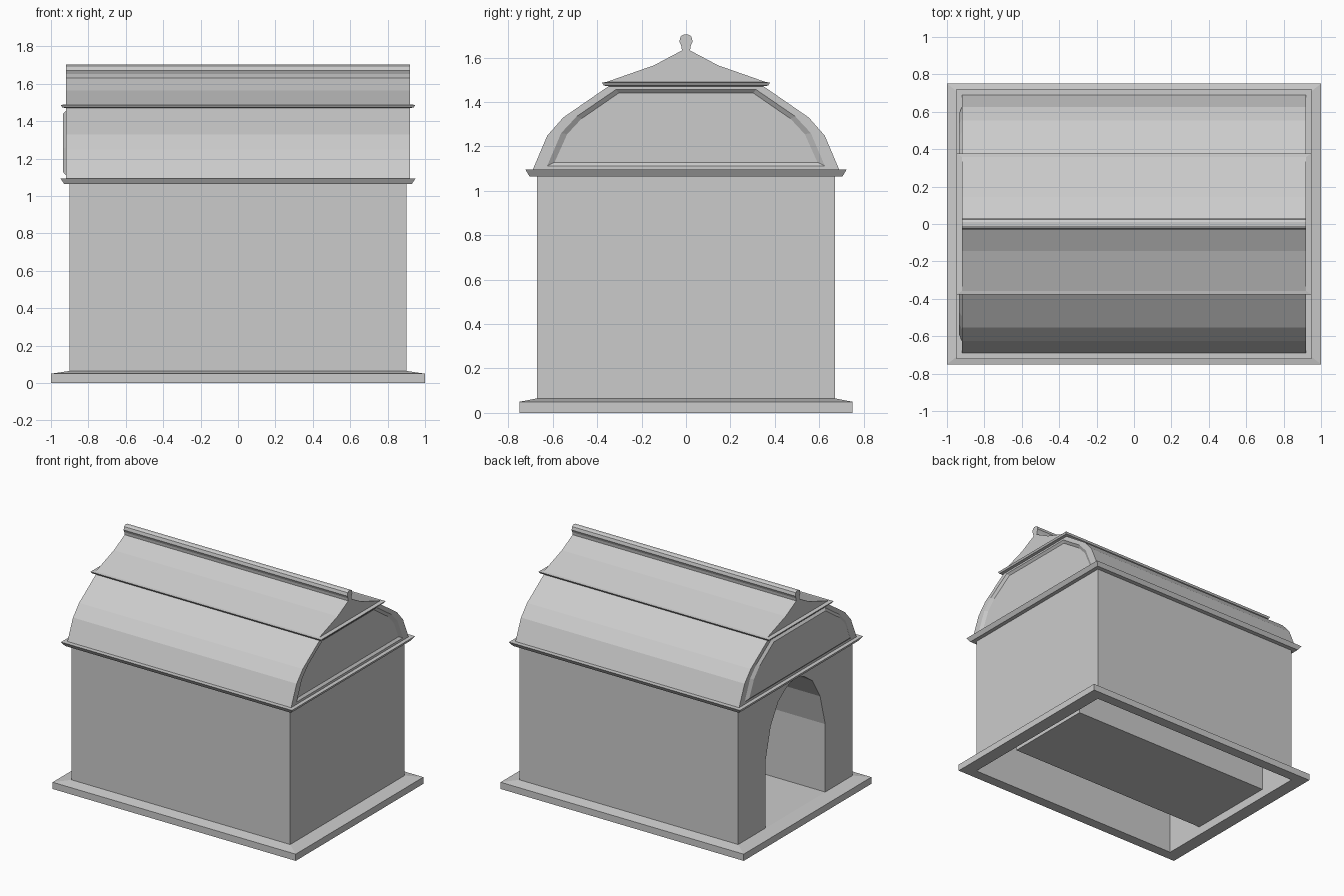
import bpy
import bmesh

cube = bpy.data.objects.get("Cube")
if cube:
    bpy.data.objects.remove(cube, do_unlink=True)

stone = bpy.data.materials.new("light grey stone")
stone.use_nodes = True
stone.diffuse_color = (0.6, 0.6, 0.6, 1)
stone.node_tree.nodes["Principled BSDF"].inputs["Base Color"].default_value = (0.6, 0.6, 0.6, 1)


def finish(name, bm, fix_normals=True):
    if fix_normals:
        bmesh.ops.recalc_face_normals(bm, faces=bm.faces)
    mesh = bpy.data.meshes.new(name)
    bm.to_mesh(mesh)
    bm.free()
    mesh.materials.append(stone)
    obj = bpy.data.objects.new(name, mesh)
    bpy.context.collection.objects.link(obj)
    return obj


def mirrored(half):
    """Complete a (y, z) outline from its +y half, listed bottom to top."""
    return half + [(-y, z) for y, z in reversed(half) if y > 0]


def ring(bm, outline, x):
    return [bm.verts.new((x, y, z)) for y, z in outline]


def bridge(bm, a, b, closed=True):
    n = len(a)
    for i in range(n if closed else n - 1):
        j = (i + 1) % n
        bm.faces.new((a[i], a[j], b[j], b[i]))


def rect_band(name, steps, closed=False):
    """Loft rectangles of (half x, half y, z) into a moulding."""
    bm = bmesh.new()
    loops = [[bm.verts.new((sx * hx, sy * hy, z))
              for sx, sy in ((-1, -1), (1, -1), (1, 1), (-1, 1))]
             for hx, hy, z in steps]
    for a, b in zip(loops, loops[1:]):
        bridge(bm, a, b)
    if closed:
        bridge(bm, loops[-1], loops[0])
    return finish(name, bm)


def prism(name, half, hx):
    """Extrude a mirrored outline along x with flat ends."""
    bm = bmesh.new()
    outline = mirrored(half)
    a, b = ring(bm, outline, -hx), ring(bm, outline, hx)
    bridge(bm, a, b)
    bm.faces.new(a)
    bm.faces.new(b)
    return finish(name, bm)


WX, WY, FLOOR, TOP = 0.9, 0.672, 0.065, 1.065
ROOF_X = 0.92

# Hollow plinth, cornice and roof ledge
rect_band("plinth", [(WX, WY, FLOOR), (WX, WY, 0), (1, 0.75, 0), (1, 0.75, 0.05)], closed=True)
rect_band("cornice", [(WX, WY, TOP), (0.93, 0.705, TOP), (0.95, 0.723, 1.095),
                      (ROOF_X, 0.69, 1.095)], closed=True)
rect_band("roof_ledge", [(ROOF_X, 0.345, 1.47), (0.94, 0.37, 1.474),
                         (0.948, 0.378, 1.487), (ROOF_X, 0.358, 1.49)], closed=True)

# Walls, with an arched doorway in the -x end
arch = mirrored([(0.35, FLOOR), (0.35, 0.57), (0.29, 0.8), (0.2, 0.95), (0.1, 1.02), (0, 1.05)])
bm = bmesh.new()
corners = [(-WX, WY), (WX, WY), (WX, -WY), (-WX, -WY)]
low = [bm.verts.new((x, y, FLOOR)) for x, y in corners]
high = [bm.verts.new((x, y, TOP)) for x, y in corners]
bridge(bm, low, high, closed=False)
doorway = ring(bm, arch, -WX)
bm.faces.new([low[0], high[0], high[3], low[3]] + doorway[::-1])
finish("walls", bm)

# Vaulted passage behind the doorway
bm = bmesh.new()
mouth, back = ring(bm, arch, -WX), ring(bm, arch, 0.8)
bridge(bm, mouth, back)
bm.faces.new(back)
passage = finish("passage", bm)
passage.data.flip_normals()

# Lower roof: curved shell, framed ends and bevelled gable panels
shell = mirrored([(0.69, 1.095), (0.625, 1.248), (0.553, 1.33), (0.35, 1.47)])
frame = mirrored([(0.625, 1.112), (0.562, 1.26), (0.492, 1.335), (0.315, 1.456)])
panel = mirrored([(0.592, 1.128), (0.535, 1.255), (0.47, 1.325), (0.303, 1.44)])
bm = bmesh.new()
ends = []
for side in (-1, 1):
    outer = ring(bm, shell, side * ROOF_X)
    inner = ring(bm, frame, side * ROOF_X)
    face = ring(bm, panel, side * ROOF_X - 0.015)
    bridge(bm, outer, inner)
    bridge(bm, inner, face)
    bm.faces.new(face)
    ends.append(outer)
bridge(bm, *ends)
finish("lower_roof", bm)

# Upper roof and ridge cap
prism("upper_roof", [(0.358, 1.49), (0.144, 1.565), (0.018, 1.632)], ROOF_X)
prism("ridge_cap", [(0.018, 1.63), (0.021, 1.652), (0.03, 1.672), (0.024, 1.695), (0.01, 1.704)], ROOF_X)
